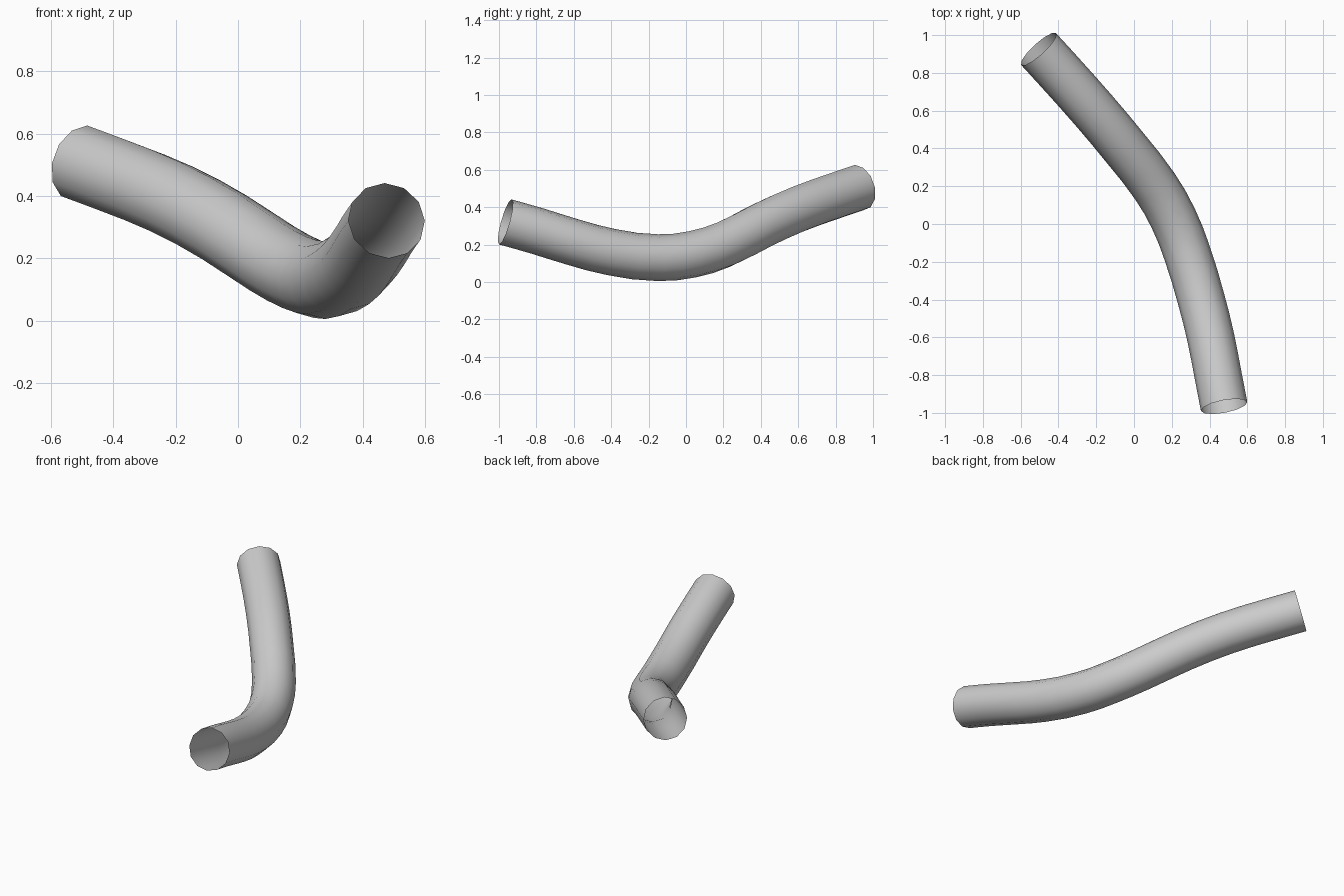
import bpy

if "Cube" in bpy.data.objects:
    bpy.data.objects.remove(bpy.data.objects["Cube"])

RADIUS = 0.125

# Centre line of the bent pipe, front end to back end
path = [
    (0.477, -0.966, 0.321), (0.445, -0.80, 0.274), (0.406, -0.60, 0.212),
    (0.356, -0.40, 0.160), (0.280, -0.15, 0.130), (0.208, 0.03, 0.147),
    (0.110, 0.20, 0.199), (-0.045, 0.40, 0.300), (-0.212, 0.60, 0.390),
    (-0.390, 0.80, 0.462), (-0.505, 0.926, 0.505),
]

# Open twelve-sided tube swept along the path
curve = bpy.data.curves.new("bent_pipe", "CURVE")
curve.dimensions = "3D"
curve.fill_mode = "FULL"
curve.twist_mode = "Z_UP"
curve.bevel_depth = RADIUS
curve.bevel_resolution = 4
curve.use_fill_caps = False
curve.resolution_u = 2
spline = curve.splines.new("BEZIER")
spline.bezier_points.add(len(path) - 1)
for point, co in zip(spline.bezier_points, path):
    point.co = co
    point.handle_left_type = point.handle_right_type = "AUTO"

pipe = bpy.data.objects.new("bent_pipe", curve)
bpy.context.collection.objects.link(pipe)
bpy.context.view_layer.objects.active = pipe
pipe.select_set(True)
bpy.ops.object.convert(target="MESH")

# Smooth pipe wall
bpy.ops.object.shade_smooth()
